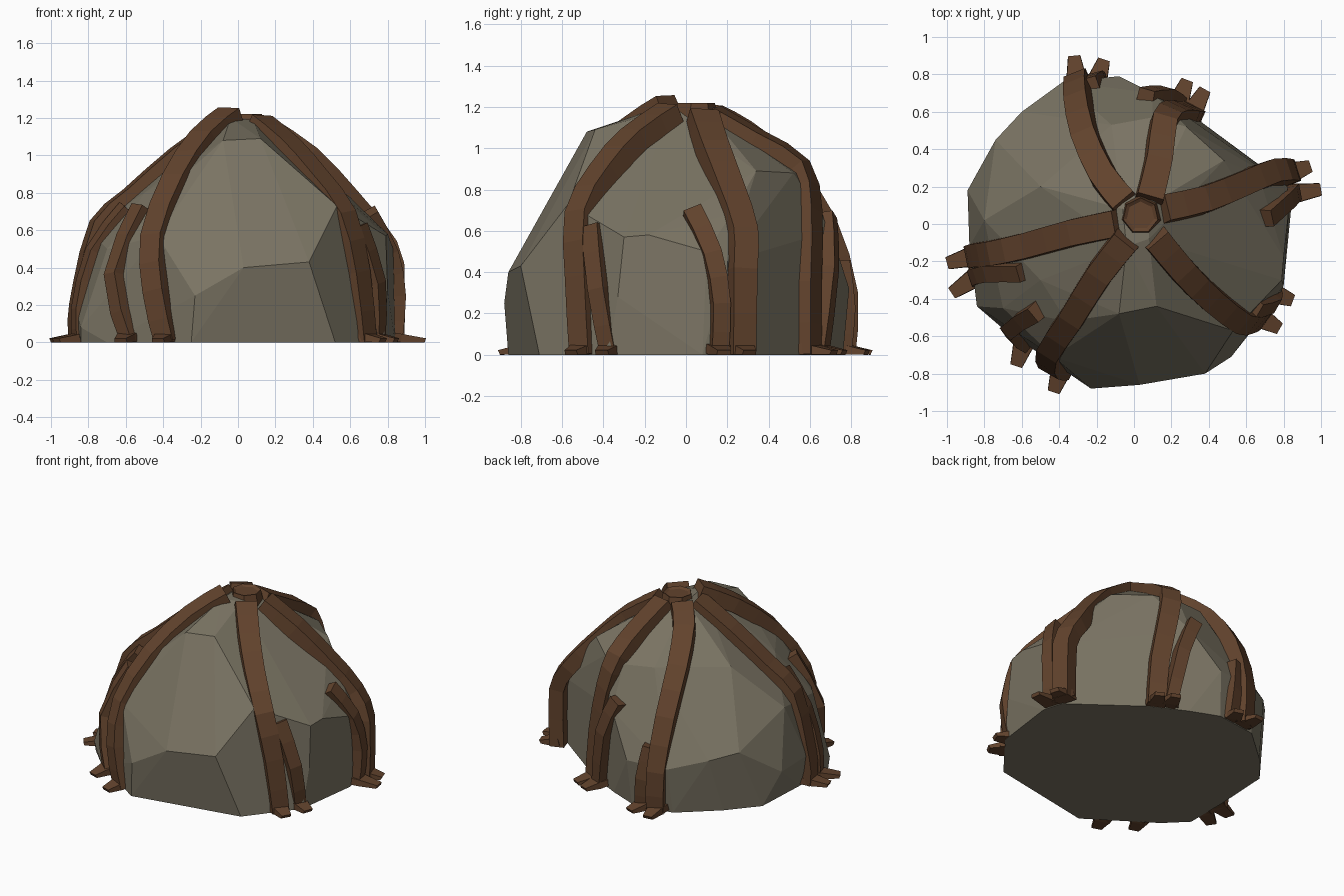
import bpy, bmesh, math
from mathutils import Vector

if "Cube" in bpy.data.objects:
    bpy.data.objects.remove(bpy.data.objects["Cube"])


def material(name, color):
    m = bpy.data.materials.new(name)
    m.diffuse_color = (*color, 1)
    m.use_nodes = True
    m.node_tree.nodes["Principled BSDF"].inputs["Base Color"].default_value = m.diffuse_color
    return m


STONE = material("olive grey stone", (0.195, 0.174, 0.125))
BARK = material("brown bark", (0.122, 0.056, 0.026))


def finish(bm, name, mat):
    bmesh.ops.recalc_face_normals(bm, faces=bm.faces)
    me = bpy.data.meshes.new(name)
    bm.to_mesh(me)
    bm.free()
    me.materials.append(mat)
    ob = bpy.data.objects.new(name, me)
    bpy.context.collection.objects.link(ob)
    return ob


# Boulder: faceted hull over a ground outline and a few corner points
ground = [(-.25, -.86), (.52, -.71), (.78, -.38), (.84, .08), (.80, .22),
          (.34, .56), (.10, .68), (-.10, .76), (-.40, .72), (-.65, .50), (-.82, .30),
          (-.84, -.10), (-.84, -.42), (-.70, -.56)]
corners = [
    # front
    (-.23, -.88, .25), (.03, -.86, .40), (.38, -.80, .43), (.53, -.57, .73),
    (.12, -.44, 1.09), (-.08, -.48, 1.08), (-.43, -.71, .57), (-.36, -.52, .83),
    # right
    (.79, -.30, .57), (.80, -.18, .58), (.83, .10, .50), (.82, .20, .45), (.80, -.33, .28),
    (.68, .22, .68), (.48, .34, .89), (.45, -.30, .86),
    # back
    (.28, .52, .88), (.10, .57, .88), (.10, .70, .60), (-.08, .79, .32),
    (-.12, .53, .90), (-.38, .76, .32), (-.60, .60, .38),
    # left
    (-.74, .45, .42), (-.50, .20, .88), (-.80, .02, .60), (-.89, .18, .22), (-.88, -.12, .22),
    (-.70, -.45, .50), (-.50, -.30, .80), (-.84, -.44, .08),
    # crown
    (-.06, .08, 1.19), (.08, .10, 1.18), (.08, -.08, 1.19), (-.04, -.12, 1.20)]
bm = bmesh.new()
for p in [(x, y, 0) for x, y in ground] + corners:
    bm.verts.new(p)
bmesh.ops.convex_hull(bm, input=bm.verts[:])
bmesh.ops.delete(bm, geom=[v for v in bm.verts if not v.link_faces], context='VERTS')
bmesh.ops.dissolve_limit(bm, angle_limit=math.radians(4), verts=bm.verts[:], edges=bm.edges[:])
finish(bm, "boulder", STONE)


def smooth_path(pts):
    """Catmull-Rom path with one extra point per span."""
    pts = [Vector(p) for p in pts]
    out = []
    for i in range(len(pts) - 1):
        a, b = pts[max(i - 1, 0)], pts[i]
        c, d = pts[i + 1], pts[min(i + 2, len(pts) - 1)]
        out += [b, (9 * (b + c) - a - d) / 16]
    return out + [pts[-1]]


def outward(p):
    return Vector((p.x, p.y, max(p.z - .35, 0) * .9)).normalized()


def strip(bm, pts, widths, depth, normal):
    """Rectangular bar whose outer face follows the path."""
    rings, n = [], len(pts)
    for i, p in enumerate(pts):
        t = (pts[min(i + 1, n - 1)] - pts[max(i - 1, 0)]).normalized()
        nrm = normal(p)
        nrm = (nrm - t * nrm.dot(t)).normalized()
        side = t.cross(nrm)
        w = widths[0] + (widths[1] - widths[0]) * i / (n - 1)
        ring = [p - side * w * .46, p + side * w * .46,
                p + side * w * .5 - nrm * depth, p - side * w * .5 - nrm * depth]
        for q in ring:
            q.z = max(q.z, 0)
        rings.append([bm.verts.new(q) for q in ring])
    for a, b in zip(rings, rings[1:]):
        for k in range(4):
            bm.faces.new((a[k], a[(k + 1) % 4], b[(k + 1) % 4], b[k]))
    bm.faces.new(rings[0])
    bm.faces.new(rings[-1][::-1])


def root(name, pts, widths, toe):
    bm = bmesh.new()
    path = smooth_path(pts)
    strip(bm, path, widths, .10, outward)
    # flared toe pointing away from the boulder
    foot, tip = path[-1].copy(), Vector((*toe, .022))
    foot.z = .045
    heel = foot + (foot - tip).normalized() * .06
    strip(bm, [heel, foot, tip], (.14, .07), .045, lambda p: Vector((0, 0, 1)))
    finish(bm, name, BARK)


# Main roots running from the crown to the ground
MAIN, SIDE = (.155, .125), (.10, .09)
root("back_left_root", [(-.06, .13, 1.21), (-.18, .28, 1.13), (-.28, .50, .95), (-.32, .70, .66),
                        (-.32, .81, .30), (-.31, .80, 0)], MAIN, (-.32, .90))
root("back_root", [(.09, .15, 1.20), (.14, .36, 1.08), (.17, .58, .94), (.23, .635, .70),
                   (.30, .63, .35), (.33, .63, 0)], (.155, .13), (.38, .72))
root("right_root", [(.18, .09, 1.19), (.40, .14, 1.04), (.60, .22, .83), (.77, .29, .62),
                    (.87, .29, .42), (.87, .285, 0)], MAIN, (.945, .31))
root("front_right_root", [(.13, -.09, 1.215), (.28, -.27, 1.09), (.43, -.42, .92),
                          (.59, -.54, .70), (.67, -.54, .38), (.71, -.52, 0)], MAIN, (.78, -.56))
root("front_left_root", [(-.05, -.10, 1.255), (-.20, -.29, 1.13), (-.35, -.53, .90),
                         (-.47, -.71, .58), (-.46, -.80, .28), (-.40, -.81, 0)], MAIN, (-.43, -.90))
root("left_root", [(-.11, .00, 1.21), (-.35, -.05, 1.04), (-.60, -.12, .82), (-.78, -.16, .65),
                   (-.87, -.17, .32), (-.90, -.18, .12), (-.89, -.18, 0)], MAIN, (-1, -.21))

# Short side roots beside each main root
root("back_left_side_root", [(-.25, .78, .45), (-.21, .81, .22), (-.19, .79, 0)], SIDE, (-.16, .88))
root("back_side_root", [(.07, .72, .68), (.18, .73, .42), (.25, .68, 0)], SIDE, (.285, .77))
root("right_side_root", [(.74, .03, .715), (.85, .13, .50), (.89, .175, .25), (.87, .165, 0)],
     SIDE, (1, .185))
root("front_right_side_root", [(.67, -.47, .63), (.77, -.44, .32), (.77, -.38, 0)], SIDE, (.85, -.41))
root("front_left_side_root", [(-.54, -.49, .74), (-.69, -.59, .37), (-.60, -.67, 0)],
     SIDE, (-.63, -.76))
root("left_side_root", [(-.62, -.27, .74), (-.80, -.27, .50), (-.88, -.29, .18), (-.87, -.30, 0)],
     SIDE, (-.975, -.37))

# Crown knot where the roots meet
bm = bmesh.new()
bmesh.ops.create_cone(bm, cap_ends=True, segments=7, radius1=.12, radius2=.095, depth=.12)
bmesh.ops.translate(bm, verts=bm.verts[:], vec=(.035, .045, 1.16))
top = max(bm.faces, key=lambda f: f.calc_center_median().z)
bmesh.ops.inset_individual(bm, faces=[top], thickness=.02, depth=-.012)
finish(bm, "crown_knot", BARK)
